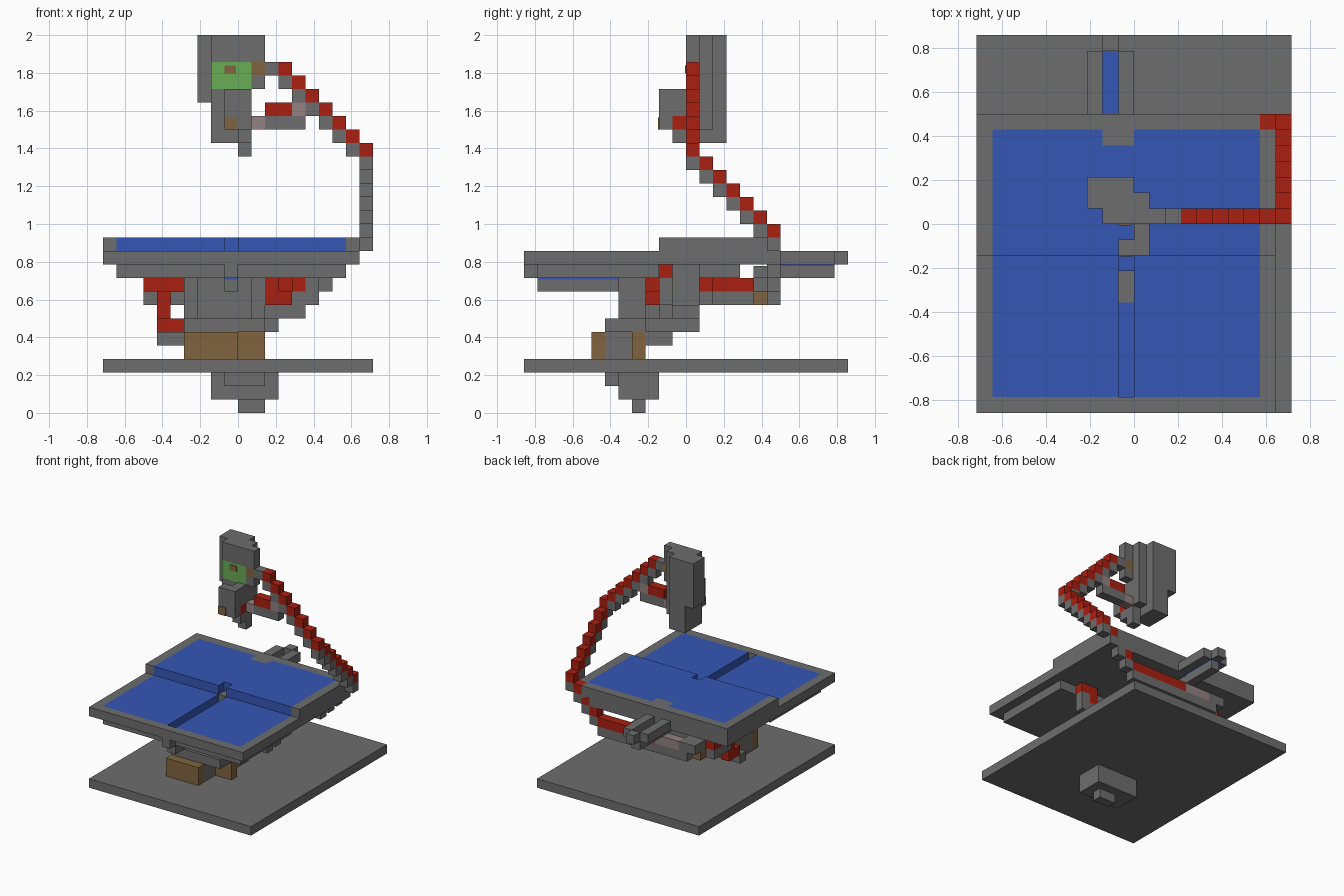
import bpy
import bmesh
from mathutils import Vector

if "Cube" in bpy.data.objects:
    bpy.data.objects.remove(bpy.data.objects["Cube"], do_unlink=True)

UNIT = 2 / 28
ORIGIN = Vector((10, 12, 0))


def material(name, *rgb):
    mat = bpy.data.materials.new(name)
    mat.use_nodes = True
    colour = (*rgb, 1)
    mat.diffuse_color = colour
    mat.node_tree.nodes["Principled BSDF"].inputs["Base Color"].default_value = colour
    return mat


grey = material("stone grey", .155, .155, .155)
blue = material("screen blue", .035, .095, .46)
red = material("cable red", .4, .014, .005)
green = material("face green", .14, .42, .09)
brown = material("wood brown", .22, .13, .05)
pink = material("dusty pink", .3, .22, .22)


def box(name, mat, x, y, z):
    """Block between grid lines; a single number means one cell."""
    spans = [s if isinstance(s, tuple) else (s, s + 1) for s in (x, y, z)]
    low = Vector([s[0] for s in spans])
    high = Vector([s[1] for s in spans])
    bm = bmesh.new()
    bmesh.ops.create_cube(bm, size=1)
    for v in bm.verts:
        cell = Vector([(low[a] + high[a]) / 2 + v.co[a] * (high[a] - low[a]) for a in range(3)])
        v.co = (cell - ORIGIN) * UNIT
    mesh = bpy.data.meshes.new(name)
    bm.to_mesh(mesh)
    bm.free()
    mesh.materials.append(mat)
    obj = bpy.data.objects.new(name, mesh)
    bpy.context.collection.objects.link(obj)
    return obj


def link(name, x, y, z):
    """Red cell resting on a grey one."""
    box(name + "_top", red, x, y, z)
    box(name + "_under", grey, x, y, z - 1)


# Ground plate with the peg below it
box("ground_plate", grey, (0, 20), (0, 24), 3)
box("peg_upper", grey, (8, 13), (7, 10), 2)
box("peg_front", grey, (9, 12), 6, 2)
box("peg_middle", grey, (8, 13), (7, 10), 1)
box("peg_tip", grey, (10, 12), 8, 0)

# Foot blocks and stem
box("foot_front", brown, (6, 10), 5, (4, 6))
box("foot_middle", grey, (6, 10), (6, 8), (4, 6))
box("foot_back", brown, (6, 12), 8, (4, 6))
box("foot_cap", grey, (6, 12), (6, 9), 6)
box("foot_rear", grey, (6, 12), (9, 11), (5, 7))
box("stem_collar", grey, (6, 13), (9, 13), 6)
box("stem_front", grey, (7, 11), (7, 9), (7, 10))
box("stem_core", grey, (6, 12), (9, 11), (7, 10))
box("stem_back", grey, (8, 11), (11, 13), (8, 11))
box("stem_brace", grey, (8, 10), (13, 16), 10)
box("stem_lug", red, 7, (11, 13), 7)
box("stem_lug_core", grey, (8, 12), (11, 13), 7)

# Lower table half with a sunken groove
box("low_rim_front", grey, (0, 19), 0, 11)
for name, x in (("left", 18), ("right", 0)):
    box("low_rim_" + name, grey, x, (1, 10), 11)
for name, x in (("right", (1, 9)), ("left", (10, 18))):
    box("low_panel_" + name, blue, x, (1, 10), 11)
    box("low_underlay_" + name, grey, x, (1, 10), 10)
box("groove_floor", blue, 9, (1, 9), (9.9, 10))
box("groove_keel", grey, 9, (1, 9), (9, 9.9))
box("groove_end", grey, 9, 0, 10)
box("groove_step", blue, 9, 9, 10)
box("groove_drop", grey, 9, 7, 8)

# Raised table half
box("high_underlay", grey, (0, 19), (10, 19), 11)
box("high_rim_right", grey, 0, (10, 19), 12)
box("high_rim_left", grey, 18, (10, 18), 12)
box("high_rim_back", grey, (1, 18), 18, 12)
box("high_panel_front_right", blue, (1, 9), 10, 12)
box("high_panel_front_left", blue, (10, 18), 10, 12)
box("high_panel", blue, (1, 18), (11, 17), 12)
box("high_panel_back_right", blue, (1, 8), 17, 12)
box("high_panel_back_left", blue, (10, 18), 17, 12)
box("panel_tab", grey, (8, 10), 17, 12)

# Handle behind the table
for name, x in (("right", 7), ("left", 9)):
    box("handle_wall_" + name, grey, x, (19, 23), 11)
box("handle_keel", grey, 8, (17, 23), (10, 10.9))
box("handle_strip", blue, 8, (19, 23), (10.9, 11))
box("handle_tip", grey, 8, 23, 11)

# Cable arm: sloping from the head, then back, then under the table
for n in range(7):
    link("arm_side", 13 + n, 12, 25 - n)
box("arm_root", grey, 12, 12, 25)
for n in range(6):
    link("arm_back", 19, 13 + n, 18 - n)
for n in range(4):
    link("arm_under", 18 - n, 18, 12 - n)

# Cable run along the back and round the right side
box("run_base", grey, (5, 15), 18, 8)
box("run_cable", red, (9, 15), 18, 9)
box("run_sleeve", pink, (6, 9), 18, 9)
box("run_bracket", grey, (4, 6), (17, 19), 9)
box("run_joint", brown, 4, 17, 8)
box("run_side", red, 3, (14, 17), 9)
box("run_side_under", grey, 3, (14, 17), 8)
box("run_bend", red, (3, 6), 13, 9)
box("run_bend_under", grey, 5, 13, 8)
box("run_drop", red, 4, 12, (6, 9))
box("run_return", red, (4, 6), 11, 6)
box("run_return_under", grey, (4, 6), (10, 11), 5)
box("run_hub", grey, (5, 7), (10, 12), 8)

# Short cable at the left of the stem
box("loop_low", red, (12, 14), 9, 8)
box("loop_rise", red, 12, 9, 9)
box("loop_under", grey, (12, 15), 10, 7)
box("loop_back", grey, (13, 16), 10, 8)
box("loop_high", red, 14, 10, 9)
box("loop_end", grey, 15, 10, 9)
box("loop_top", red, (14, 16), 10, 10)

# Head: back plate, face and jaw
box("head_back", grey, (8, 10), (13, 15), (20, 28))
box("head_side", grey, 7, (13, 15), (23, 28))
box("head_core", grey, 10, 13, (21, 28))
box("head_brow", grey, (8, 12), 12, (26, 28))
box("head_face", green, (8, 11), 12, (24, 26))
box("face_spot", brown, (9, 9.85), (11.92, 12), (25.15, 25.75))
box("head_ear", brown, 11, 12, 25)
box("head_cheek", grey, 11, 12, 24)
box("head_neck", grey, (8, 11), 12, (20, 24))
box("neck_tip", grey, 10, 12, 19)
box("jaw_front", grey, (9, 11), 10, (21, 24))
box("jaw_spot", brown, (9, 9.9), (9.92, 10), (21, 21.9))
box("jaw_side", grey, 10, 11, (22, 24))
box("jaw_joint", red, 10, 11, 21)
box("jaw_under", grey, 10, 11, 20)

# Lever joining the head and the arm
box("lever_cable", red, (12, 14), 12, 22)
box("lever_end", pink, 14, 12, 22)
box("lever_start", pink, 11, 12, 21)
box("lever_bar", grey, (12, 15), 12, 21)
